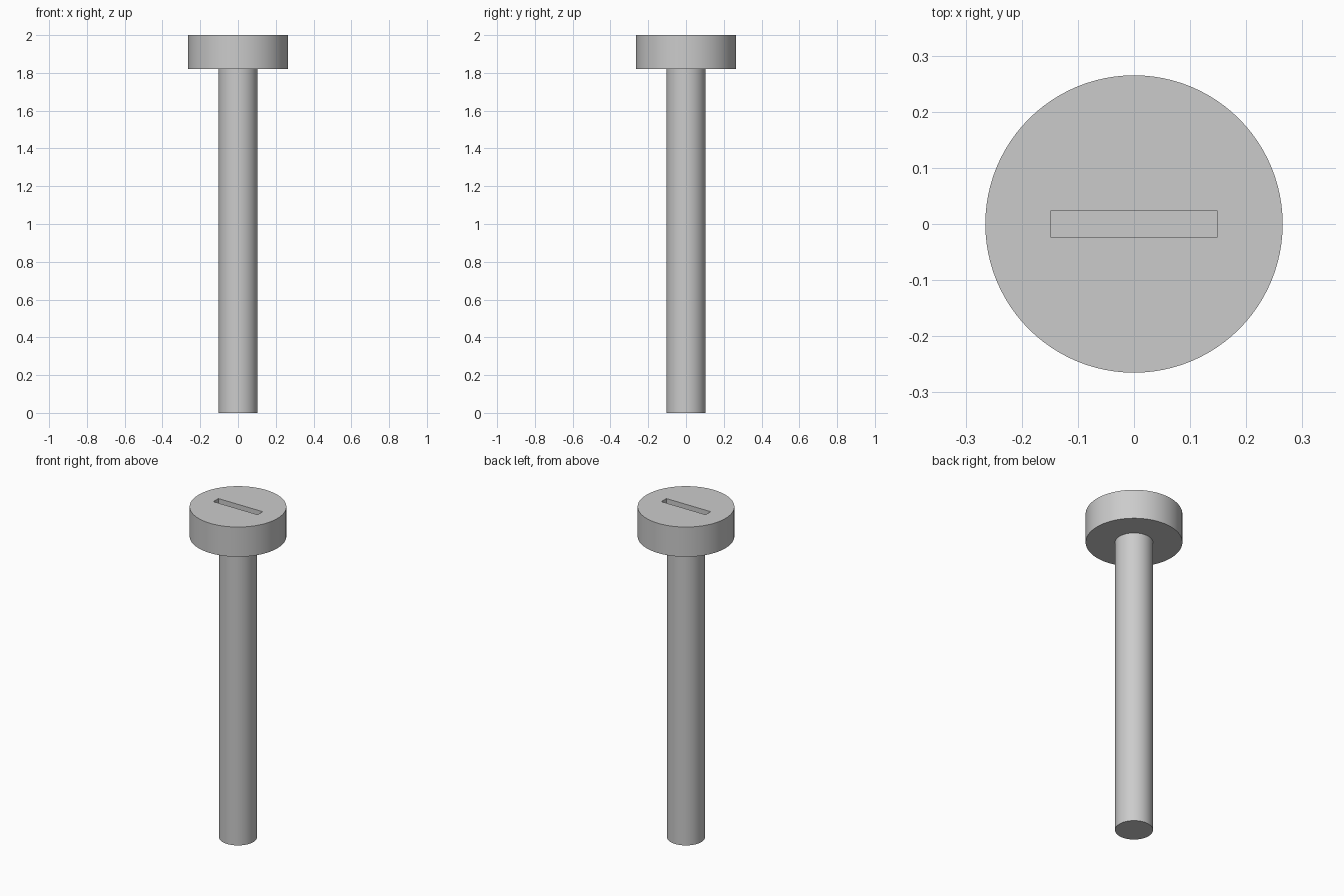
import bpy
import math

default = bpy.data.objects.get("Cube")
if default:
    bpy.data.objects.remove(default, do_unlink=True)

HEIGHT = 2.0
HEAD_BASE = 1.82
HEAD_RADIUS = 0.265
SHAFT_RADIUS = 0.104
SLOT_SIZE = (0.296, 0.048)
SLOT_DEPTH = 0.09

# Single plain steel colour
steel = bpy.data.materials.new("steel grey")
steel.use_nodes = True
colour = (0.6, 0.6, 0.6, 1)
steel.diffuse_color = colour
steel.node_tree.nodes["Principled BSDF"].inputs["Base Color"].default_value = colour


def cylinder(name, radius, bottom, top):
    bpy.ops.mesh.primitive_cylinder_add(
        vertices=96, radius=radius, depth=top - bottom,
        location=(0, 0, (bottom + top) / 2))
    part = bpy.context.object
    part.name = name
    part.data.materials.append(steel)
    bpy.ops.object.shade_smooth_by_angle(angle=math.radians(30))
    return part


# Shaft and wide flat head
shaft = cylinder("shaft", SHAFT_RADIUS, 0, HEAD_BASE)
head = cylinder("head", HEAD_RADIUS, HEAD_BASE, HEIGHT)

# Straight driver slot cut into the head
bpy.ops.mesh.primitive_cube_add(size=1, location=(0, 0, HEIGHT))
cutter = bpy.context.object
cutter.name = "slot_cutter"
cutter.scale = (*SLOT_SIZE, SLOT_DEPTH * 2)
cutter.data.materials.append(steel)
cutter.hide_render = True
cutter.display_type = 'WIRE'

slot = head.modifiers.new("slot", 'BOOLEAN')
slot.operation = 'DIFFERENCE'
slot.solver = 'EXACT'
slot.object = cutter

# Apply the cut and remove the cutter
bpy.context.view_layer.objects.active = head
bpy.ops.object.modifier_apply(modifier=slot.name)
bpy.data.objects.remove(cutter, do_unlink=True)
